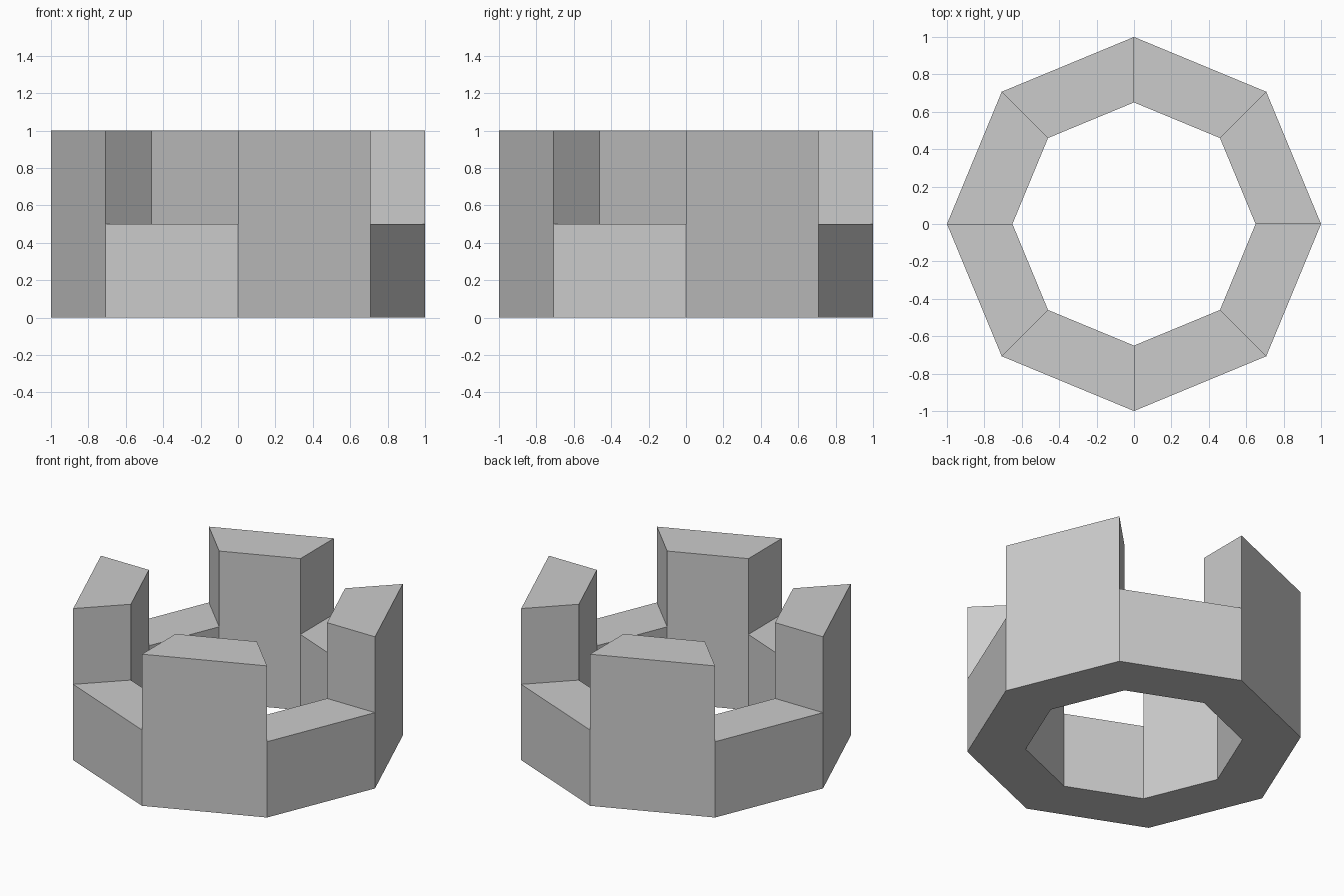
import bpy, bmesh
from math import cos, sin, pi

if "Cube" in bpy.data.objects:
    bpy.data.objects.remove(bpy.data.objects["Cube"])

SIDES, OUTER, INNER = 8, 1.0, 0.65
RING_HEIGHT, BLOCK_HEIGHT = 0.5, 0.5


def extrude_up(bm, faces, height):
    """Extrude faces upward and return the new top faces."""
    geom = bmesh.ops.extrude_face_region(bm, geom=faces, use_keep_orig=False)["geom"]
    bmesh.ops.translate(bm, vec=(0, 0, height),
                        verts=[g for g in geom if isinstance(g, bmesh.types.BMVert)])
    return [g for g in geom if isinstance(g, bmesh.types.BMFace)]


def circle(bm, radius, z):
    return [bm.verts.new((radius * cos(2 * pi * i / SIDES),
                          radius * sin(2 * pi * i / SIDES), z)) for i in range(SIDES)]


bm = bmesh.new()

# Octagonal ring: bottom, walls and top
levels = [(circle(bm, OUTER, z), circle(bm, INNER, z)) for z in (0, RING_HEIGHT)]
(bo, bi), (to, ti) = levels
tops = []
for i in range(SIDES):
    j = (i + 1) % SIDES
    bm.faces.new((bo[i], bi[i], bi[j], bo[j]))
    bm.faces.new((bo[i], bo[j], to[j], to[i]))
    bm.faces.new((bi[j], bi[i], ti[i], ti[j]))
    tops.append(bm.faces.new((to[i], to[j], ti[j], ti[i])))

# Raised blocks on every second segment
for face in tops[::2]:
    extrude_up(bm, [face], BLOCK_HEIGHT)

bmesh.ops.recalc_face_normals(bm, faces=bm.faces[:])
mesh = bpy.data.meshes.new("crenellated_ring")
bm.to_mesh(mesh)
bm.free()
bpy.context.collection.objects.link(bpy.data.objects.new("crenellated_ring", mesh))
